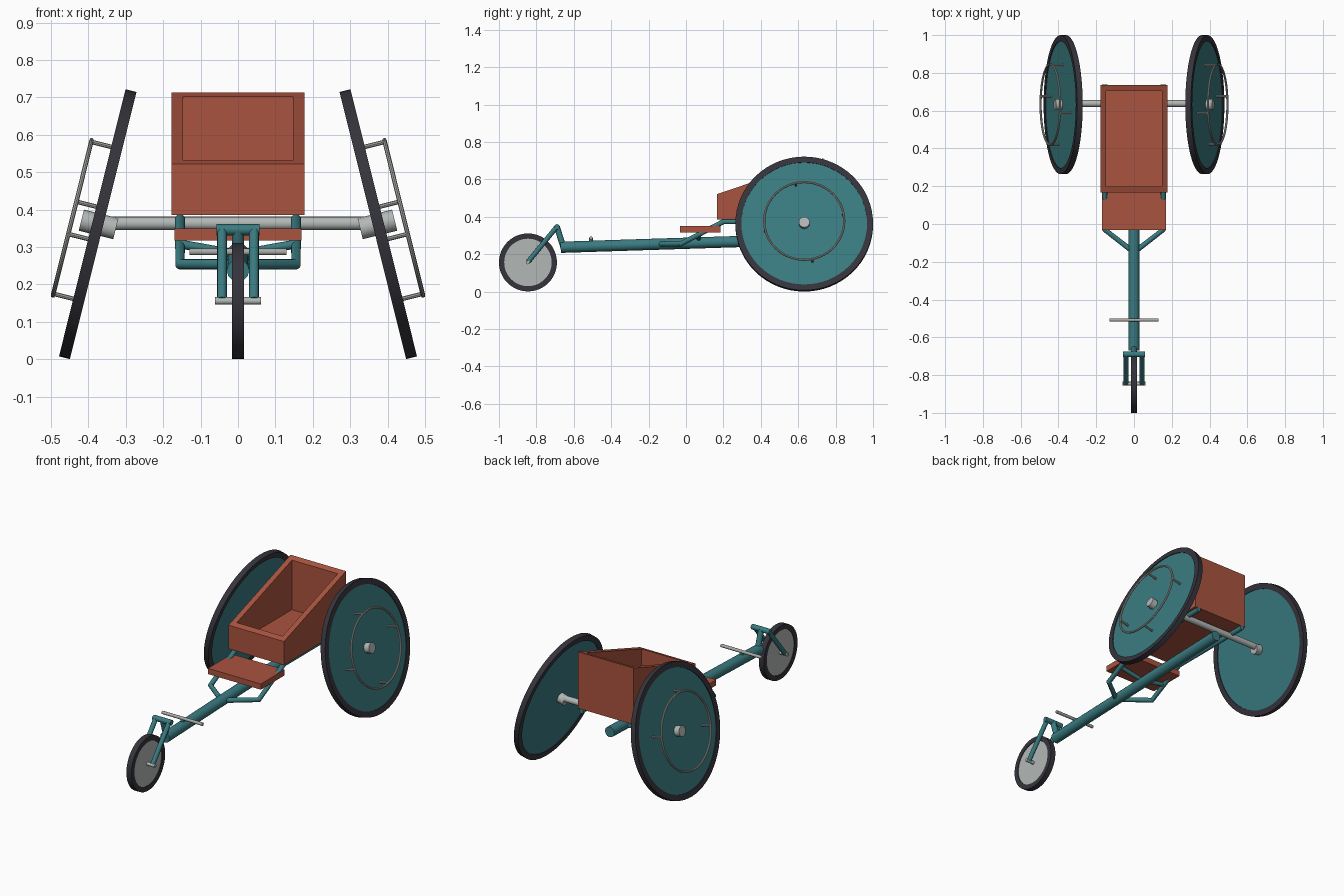
import bpy, bmesh, math
from mathutils import Vector, Matrix

if "Cube" in bpy.data.objects:
    bpy.data.objects.remove(bpy.data.objects["Cube"])


def material(name, rgb):
    m = bpy.data.materials.new(name)
    m.use_nodes = True
    m.diffuse_color = (*rgb, 1)
    m.node_tree.nodes["Principled BSDF"].inputs["Base Color"].default_value = (*rgb, 1)
    return m


TEAL = material("teal paint", (0.042, 0.2, 0.22))
RUST = material("rust orange", (0.4, 0.088, 0.05))
GREY = material("light grey metal", (0.45, 0.48, 0.47))
RIM = material("handrim grey", (0.4, 0.4, 0.38))
TYRE = material("dark rubber", (0.036, 0.034, 0.044))


def finish(ob, name, mat, smooth=True):
    ob.name = name
    ob.data.materials.clear()
    ob.data.materials.append(mat)
    if smooth:
        bpy.ops.object.select_all(action="DESELECT")
        ob.select_set(True)
        bpy.context.view_layer.objects.active = ob
        bpy.ops.object.shade_smooth_by_angle(angle=math.radians(35))
    return ob


def rod(name, a, b, r, mat, sides=12):
    a, b = Vector(a), Vector(b)
    bpy.ops.mesh.primitive_cylinder_add(vertices=sides, radius=r, depth=(b - a).length)
    ob = bpy.context.object
    turn = (b - a).to_track_quat("Z", "Y").to_matrix().to_4x4()
    ob.matrix_world = Matrix.Translation((a + b) / 2) @ turn
    return finish(ob, name, mat)


def bent_tube(name, points, r, mat):
    cu = bpy.data.curves.new(name, "CURVE")
    cu.dimensions = "3D"
    cu.bevel_depth, cu.bevel_resolution, cu.use_fill_caps = r, 4, True
    sp = cu.splines.new("POLY")
    sp.points.add(len(points) - 1)
    for p, co in zip(sp.points, points):
        p.co = (*co, 1)
    ob = bpy.data.objects.new(name, cu)
    bpy.context.collection.objects.link(ob)
    bpy.ops.object.select_all(action="DESELECT")
    ob.select_set(True)
    bpy.context.view_layer.objects.active = ob
    bpy.ops.object.convert(target="MESH")
    return finish(bpy.context.object, name, mat)


def ring(name, centre, axis, inner, outer, width, mat, steps=64):
    # rectangular section swept round the axis
    bm = bmesh.new()
    h = width / 2
    section = [bm.verts.new(c) for c in
               ((inner, 0, -h), (outer, 0, -h), (outer, 0, h), (inner, 0, h))]
    edges = [bm.edges.new((section[i], section[(i + 1) % 4])) for i in range(4)]
    bmesh.ops.spin(bm, geom=section + edges, cent=(0, 0, 0), axis=(0, 0, 1),
                   angle=math.tau, steps=steps, use_merge=True)
    bmesh.ops.remove_doubles(bm, verts=bm.verts, dist=1e-5)
    bmesh.ops.recalc_face_normals(bm, faces=bm.faces)
    me = bpy.data.meshes.new(name)
    bm.to_mesh(me)
    bm.free()
    ob = bpy.data.objects.new(name, me)
    bpy.context.collection.objects.link(ob)
    turn = axis.to_track_quat("Z", "Y").to_matrix().to_4x4()
    ob.matrix_world = Matrix.Translation(centre) @ turn
    return finish(ob, name, mat)


def prism(name, profile, half, mat):
    # side outline in y and z, extruded across x
    bm = bmesh.new()
    face = bm.faces.new([bm.verts.new((-half, y, z)) for y, z in profile])
    out = bmesh.ops.extrude_face_region(bm, geom=[face])["geom"]
    bmesh.ops.translate(bm, vec=(2 * half, 0, 0),
                        verts=[v for v in out if isinstance(v, bmesh.types.BMVert)])
    bmesh.ops.recalc_face_normals(bm, faces=bm.faces)
    me = bpy.data.meshes.new(name)
    bm.to_mesh(me)
    bm.free()
    ob = bpy.data.objects.new(name, me)
    bpy.context.collection.objects.link(ob)
    return finish(ob, name, mat, smooth=False)


# Cambered rear wheels with handrims
camber = math.radians(14)
for s, side in ((1, "left"), (-1, "right")):
    n = Vector((s * math.cos(camber), 0, math.sin(camber)))
    up = Vector((-s * math.sin(camber), 0, math.cos(camber)))
    fwd = Vector((0, 1, 0))
    c = Vector((s * 0.375, 0.632, 0.361))
    ring(side + "_tyre", c, n, 0.336, 0.368, 0.03, TYRE)
    rod(side + "_wheel_disc", c - n * 0.011, c + n * 0.011, 0.338, TEAL, 64)
    rod(side + "_hub", c - n * 0.05, c + n * 0.045, 0.029, GREY, 16)
    bpy.ops.mesh.primitive_torus_add(major_radius=0.214, minor_radius=0.006,
                                     major_segments=48, minor_segments=8)
    rim = bpy.context.object
    rim.matrix_world = Matrix.Translation(c + n * 0.07) @ n.to_track_quat("Z", "Y").to_matrix().to_4x4()
    finish(rim, side + "_handrim", RIM)
    for k in range(4):
        t = math.radians(12 + 90 * k)
        p = c + (fwd * math.cos(t) + up * math.sin(t)) * 0.214
        rod(f"{side}_handrim_peg_{k + 1}", p + n * 0.008, p + n * 0.072, 0.006, RIM, 8)

rod("rear_axle", (-0.34, 0.638, 0.363), (0.34, 0.638, 0.363), 0.018, GREY, 16)

# Front wheel
fc, xa = Vector((0, -0.845, 0.156)), Vector((1, 0, 0))
ring("front_tyre", fc, xa, 0.127, 0.155, 0.032, TYRE, 48)
rod("front_wheel_disc", fc - xa * 0.012, fc + xa * 0.012, 0.129, GREY, 48)
rod("front_axle", fc - xa * 0.062, fc + xa * 0.062, 0.01, GREY)

# Fork and steering post
for s, side in ((1, "left"), (-1, "right")):
    rod(side + "_fork_blade", (s * 0.043, -0.845, 0.158), (s * 0.043, -0.692, 0.345), 0.013, TEAL)
rod("fork_crown", (-0.058, -0.69, 0.346), (0.058, -0.69, 0.346), 0.015, TEAL)
rod("steering_post", (0, -0.69, 0.346), (0, -0.655, 0.235), 0.016, TEAL)

# Main frame
rod("main_tube", (0, -0.67, 0.237), (0, 0.7, 0.281), 0.03, TEAL, 12)
for s, side in ((1, "left"), (-1, "right")):
    bent_tube(side + "_rail", [(0, -0.15, 0.254), (s * 0.155, -0.03, 0.254),
                               (s * 0.155, 0.2, 0.374), (s * 0.155, 0.738, 0.374)], 0.014, TEAL)
    rod(side + "_brace", (s * 0.155, 0.068, 0.308), (0, 0.068, 0.28), 0.012, TEAL)

# Foot bar
rod("foot_bar", (-0.13, -0.508, 0.287), (0.13, -0.508, 0.287), 0.009, RIM)
rod("foot_bar_post", (0, -0.508, 0.25), (0, -0.508, 0.287), 0.011, TEAL)

# Seat plate
prism("seat_plate", [(-0.033, 0.317), (0.185, 0.317), (0.185, 0.35), (-0.033, 0.35)], 0.17, RUST)

# Open tub with sloping rim
tub = prism("tub", [(0.167, 0.385), (0.736, 0.385), (0.736, 0.713), (0.167, 0.522)], 0.178, RUST)
cutter = prism("tub_cutter", [(0.199, 0.415), (0.704, 0.415), (0.704, 0.9), (0.199, 0.9)], 0.147, RUST)
cutter.hide_render = True
cutter.hide_viewport = True
cut = tub.modifiers.new("hollow", "BOOLEAN")
cut.operation, cut.object, cut.solver = "DIFFERENCE", cutter, "EXACT"
bpy.context.view_layer.objects.active = tub
bpy.ops.object.modifier_apply(modifier=cut.name)
bpy.data.objects.remove(cutter)
